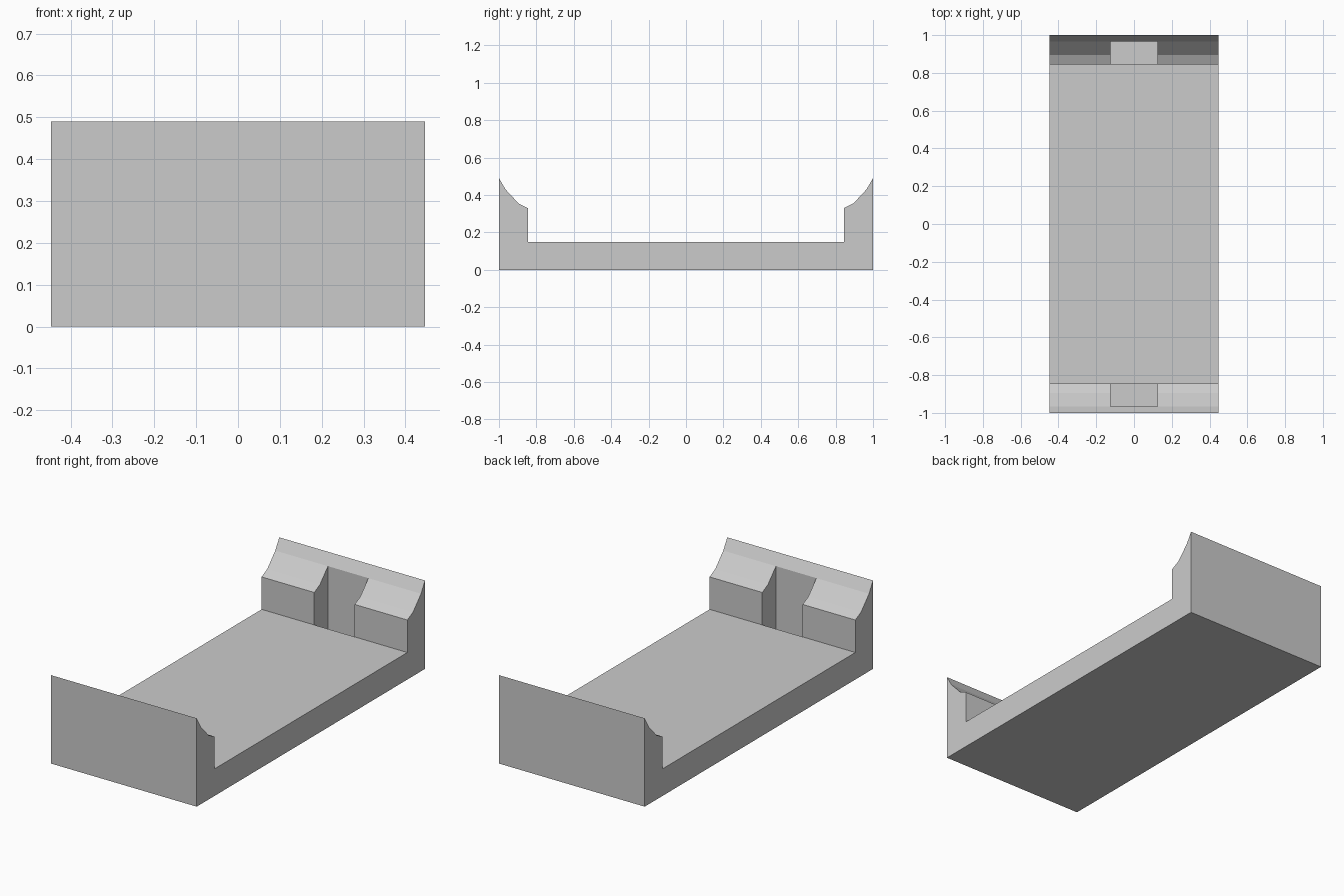
import bpy, bmesh

if "Cube" in bpy.data.objects:
    bpy.data.objects.remove(bpy.data.objects["Cube"])


def prism(bm, profile, half_width):
    """Extrude a closed y-z profile along x, centred on x = 0."""
    face = bm.faces.new([bm.verts.new((-half_width, y, z)) for y, z in profile])
    geom = bmesh.ops.extrude_face_region(bm, geom=[face])["geom"]
    moved = [g for g in geom if isinstance(g, bmesh.types.BMVert)]
    bmesh.ops.translate(bm, verts=moved, vec=(2 * half_width, 0, 0))


def make_object(name, profiles, half_width):
    bm = bmesh.new()
    for profile in profiles:
        prism(bm, profile, half_width)
    bmesh.ops.recalc_face_normals(bm, faces=bm.faces[:])
    mesh = bpy.data.meshes.new(name)
    bm.to_mesh(mesh)
    bm.free()
    obj = bpy.data.objects.new(name, mesh)
    bpy.context.collection.objects.link(obj)
    return obj


def flip(profile):
    return [(-y, z) for y, z in reversed(profile)]


# Tray body: flat floor with a concave-topped wall at each end
end = [(1, 0), (1, 0.49), (0.965, 0.43), (0.895, 0.355), (0.845, 0.33), (0.845, 0.15)]
body = make_object("tray_body", [end + flip(end)], 0.447)

# Pockets sunk into the middle of both end walls, deeper than the floor
pocket = [(0.845, 0.04), (0.965, 0.04), (0.965, 0.6), (0.8, 0.6), (0.8, 0.2), (0.845, 0.15)]
cutter = make_object("pocket_cutter", [pocket, flip(pocket)], 0.124)
cutter.hide_render = True
cutter.display_type = 'WIRE'

cut = body.modifiers.new("pockets", 'BOOLEAN')
cut.operation = 'DIFFERENCE'
cut.solver = 'EXACT'
cut.object = cutter
cutter.hide_set(True)
